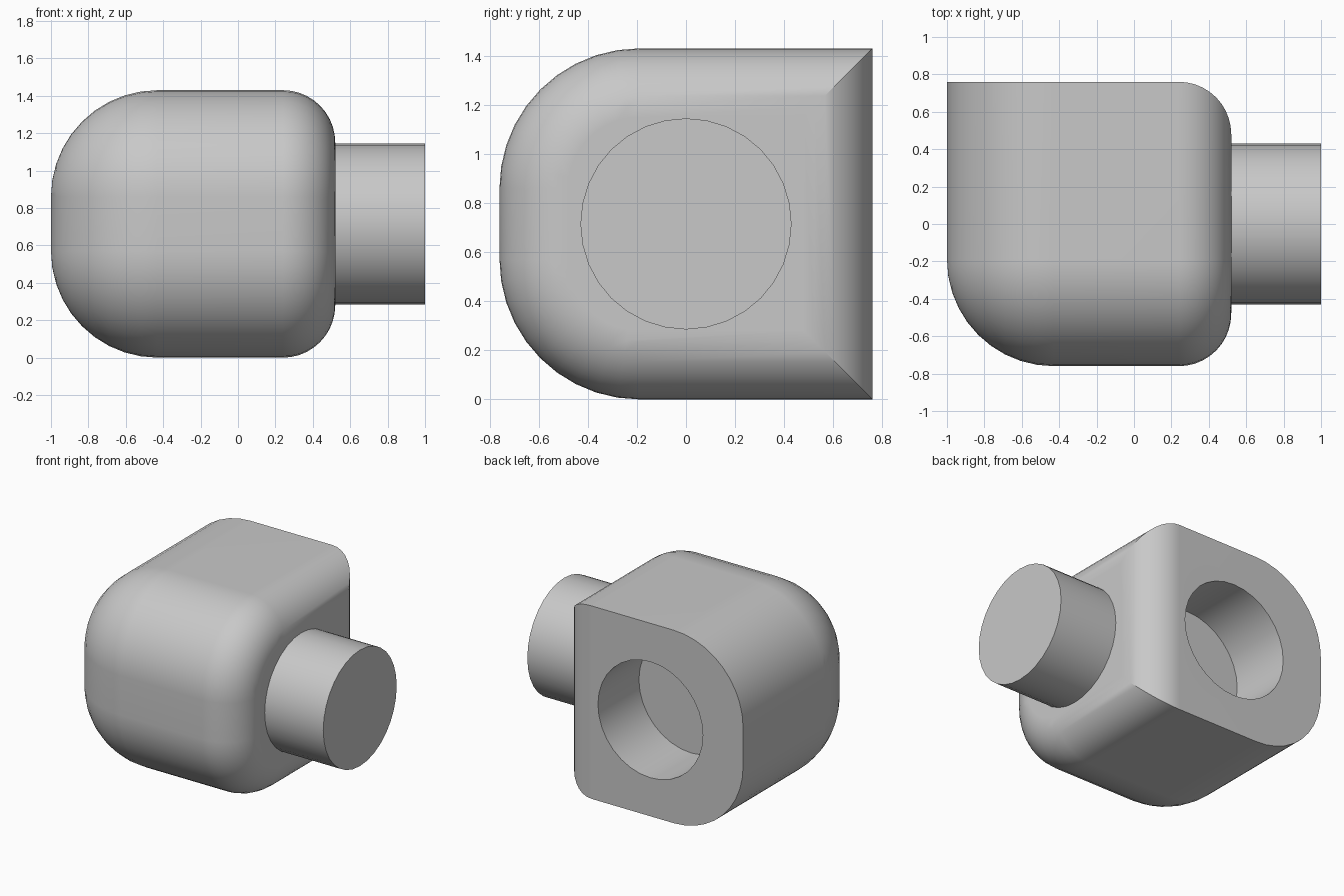
import bpy, bmesh
from math import sin, cos, pi, radians

cube = bpy.data.objects.get("Cube")
if cube:
    bpy.data.objects.remove(cube, do_unlink=True)

grey = bpy.data.materials.new("light grey")
grey.use_nodes = True
COLOUR = (0.58, 0.58, 0.58, 1)
grey.diffuse_color = COLOUR
grey.node_tree.nodes["Principled BSDF"].inputs["Base Color"].default_value = COLOUR

LEFT, SHOULDER, DEPTH, HEIGHT = -1.0, 0.52, 0.76, 1.43
BIG, SMALL, STEPS = 0.57, 0.28, 10
MID = HEIGHT / 2
BORE_X = (LEFT + SHOULDER) / 2
STUD_R, STUD_LEN = 0.43, 0.48


def section(x, inset, back):
    """U-shaped outline across x: square at the back, rounded at the front."""
    r = BIG - inset
    front = -DEPTH + BIG
    pts = [(x, back, HEIGHT - inset)]
    for i in range(STEPS + 1):
        a = pi / 2 * i / STEPS
        pts.append((x, front - r * sin(a), HEIGHT - BIG + r * cos(a)))
    return pts + [(px, py, HEIGHT - pz) for px, py, pz in reversed(pts)]


def finish(obj):
    obj.data.materials.clear()
    obj.data.materials.append(grey)
    bpy.ops.object.select_all(action="DESELECT")
    obj.select_set(True)
    bpy.context.view_layer.objects.active = obj
    bpy.ops.object.shade_smooth_by_angle(angle=radians(25))
    weighted = obj.modifiers.new("even shading", "WEIGHTED_NORMAL")
    weighted.keep_sharp = True


def cylinder(name, location, rotation, length):
    bpy.ops.mesh.primitive_cylinder_add(vertices=32, radius=STUD_R, depth=length,
                                        location=location, rotation=rotation)
    obj = bpy.context.object
    obj.name = name
    return obj


# Body: outlines lofted along x, wide rounding on the left, tighter on the right
angles = [pi / 2 * i / STEPS for i in range(STEPS + 1)]
rings = [section(LEFT + BIG * (1 - sin(a)), BIG * (1 - cos(a)), DEPTH)
         for a in reversed(angles)]
for a in angles:
    inset = SMALL * (1 - cos(a))
    rings.append(section(SHOULDER - SMALL * (1 - sin(a)), inset, DEPTH - inset))

bm = bmesh.new()
loops = [[bm.verts.new(p) for p in ring] for ring in rings]
for low, high in zip(loops, loops[1:]):
    for i in range(len(low)):
        j = (i + 1) % len(low)
        bm.faces.new((low[i], low[j], high[j], high[i]))
bm.faces.new(loops[0])
bm.faces.new(loops[-1])
bmesh.ops.remove_doubles(bm, verts=bm.verts, dist=0.0001)
# Merge the strips of each flat side into one face
bmesh.ops.dissolve_limit(bm, angle_limit=radians(0.5), verts=bm.verts, edges=bm.edges)
bmesh.ops.recalc_face_normals(bm, faces=bm.faces)
mesh = bpy.data.meshes.new("body")
bm.to_mesh(mesh)
bm.free()
body = bpy.data.objects.new("body", mesh)
bpy.context.collection.objects.link(body)

# Blind round socket in the back
cutter = cylinder("socket_cutter", (BORE_X, DEPTH, MID), (pi / 2, 0, 0), 2 * STUD_LEN)
cutter.hide_render = True
cut = body.modifiers.new("socket", "BOOLEAN")
cut.operation, cut.solver, cut.object = "DIFFERENCE", "EXACT", cutter
bpy.context.view_layer.objects.active = body
bpy.ops.object.modifier_apply(modifier=cut.name)
bpy.data.objects.remove(cutter, do_unlink=True)
finish(body)

# Round stud on the right
stud = cylinder("stud", (SHOULDER + STUD_LEN / 2 - 0.01, 0, MID), (0, pi / 2, 0), STUD_LEN + 0.02)
finish(stud)
